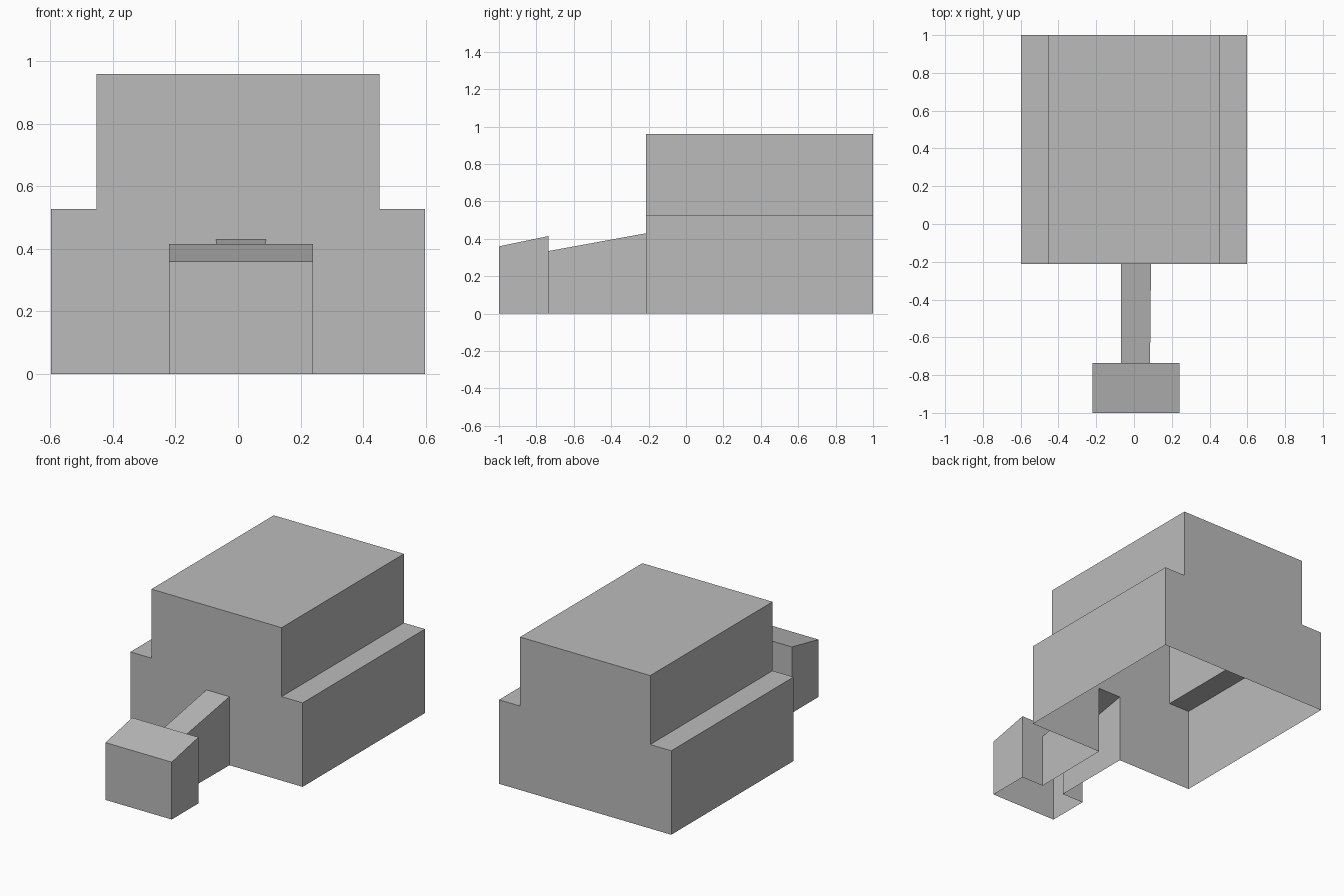
import bpy
import bmesh

cube = bpy.data.objects.get("Cube")
if cube:
    bpy.data.objects.remove(cube, do_unlink=True)

grey = bpy.data.materials.new("plain grey")
grey.use_nodes = True
grey.diffuse_color = (0.5, 0.5, 0.5, 1)
grey.node_tree.nodes["Principled BSDF"].inputs["Base Color"].default_value = (0.5, 0.5, 0.5, 1)


def arch(left, right, height):
    """Outline of a flat-topped block, open at the ground."""
    return [(left, 0), (left, height), (right, height), (right, 0)]


def shell(name, front, back, y_front, y_back, front_cap=None, back_cap=None):
    """Hollow, floorless shell between two (x, z) outlines, with optional end walls."""
    bm = bmesh.new()
    a = [bm.verts.new((x, y_front, z)) for x, z in front]
    b = [bm.verts.new((x, y_back, z)) for x, z in back]
    for i in range(len(a) - 1):
        bm.faces.new((a[i], b[i], b[i + 1], a[i + 1]))
    # End walls: the outline plus the edge of any doorway cut into it
    if front_cap is not None:
        door = [bm.verts.new((x, y_front, z)) for x, z in front_cap]
        bm.faces.new(a + door[::-1])
    if back_cap is not None:
        door = [bm.verts.new((x, y_back, z)) for x, z in back_cap]
        bm.faces.new(door + b[::-1])
    mesh = bpy.data.meshes.new(name)
    bm.to_mesh(mesh)
    bm.free()
    mesh.materials.append(grey)
    obj = bpy.data.objects.new(name, mesh)
    bpy.context.collection.objects.link(obj)
    return obj


# Where the parts meet along the length
y_room, y_porch = -0.213, -0.735
low_door = arch(-0.07, 0.085, 0.335)
high_door = arch(-0.07, 0.09, 0.43)

# Main hall: stepped outline, mirrored left to right
half = [(-0.598, 0), (-0.598, 0.527), (-0.452, 0.527), (-0.452, 0.96)]
hall = half + [(-x, z) for x, z in reversed(half)]
shell("main_hall", hall, hall, y_room, 1.0, front_cap=high_door, back_cap=[])

# Sloping passage, open at both ends
shell("passage", low_door, high_door, y_porch, y_room)

# Entrance block with a sloping roof
shell("entrance_block", arch(-0.22, 0.24, 0.36), arch(-0.22, 0.24, 0.415),
      -1.0, y_porch, front_cap=[], back_cap=low_door)
